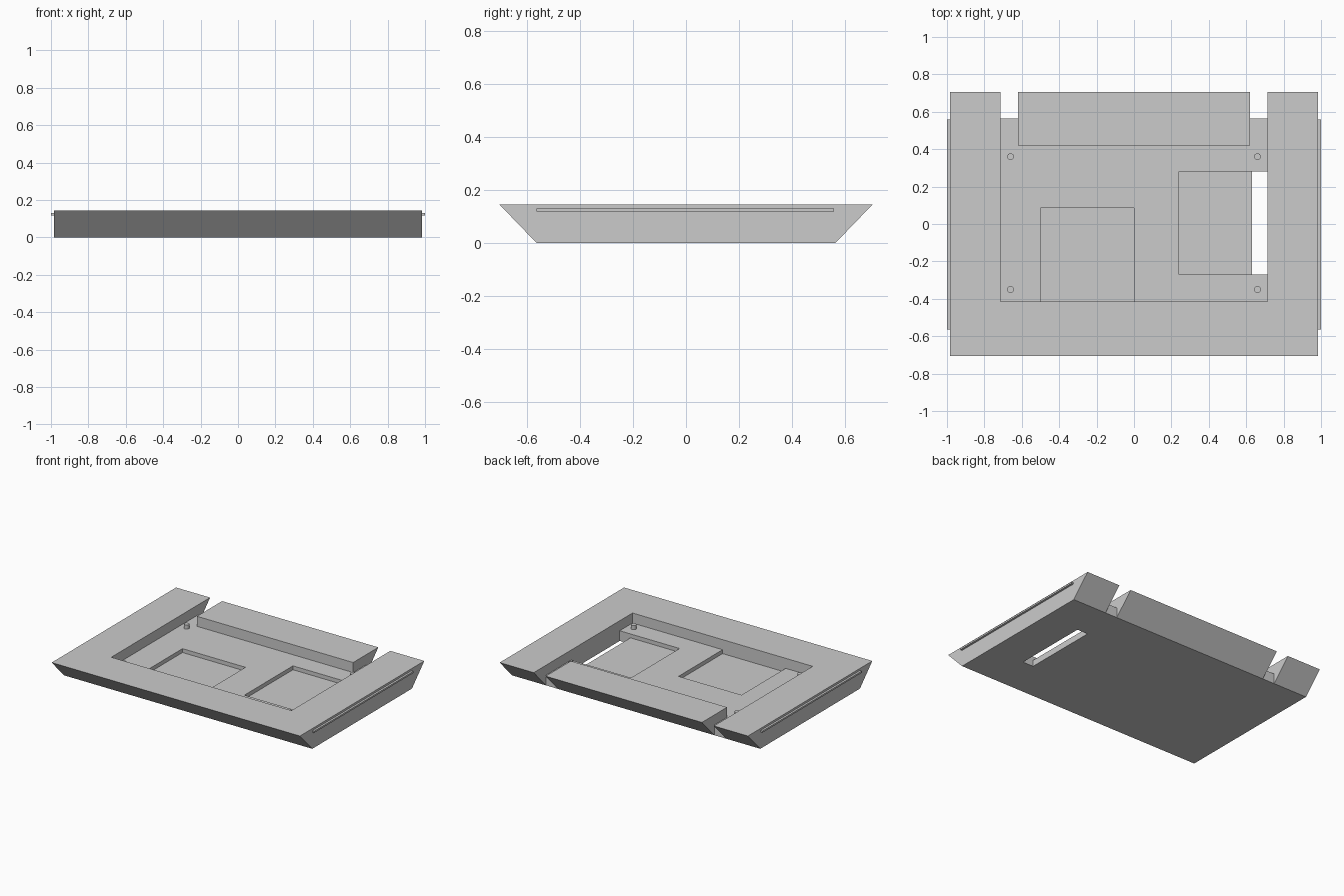
import bpy
import bmesh

if "Cube" in bpy.data.objects:
    bpy.data.objects.remove(bpy.data.objects["Cube"], do_unlink=True)

TOP, FLOOR, RECESS = 0.145, 0.073, 0.045
HALF_X, HALF_Y, RIM_Y = 0.985, 0.565, 0.705

grey = bpy.data.materials.new("light_grey")
grey.use_nodes = True
grey.diffuse_color = (0.6, 0.6, 0.6, 1)
grey.node_tree.nodes["Principled BSDF"].inputs["Base Color"].default_value = (0.6, 0.6, 0.6, 1)


def make_object(name, bm):
    bmesh.ops.recalc_face_normals(bm, faces=bm.faces)
    mesh = bpy.data.meshes.new(name)
    bm.to_mesh(mesh)
    bm.free()
    mesh.materials.append(grey)
    obj = bpy.data.objects.new(name, mesh)
    bpy.context.collection.objects.link(obj)
    return obj


def extrude_profile(name, profile, x0, x1):
    """Extrude a closed (y, z) profile along x."""
    bm = bmesh.new()
    face = bm.faces.new([bm.verts.new((x0, y, z)) for y, z in profile])
    moved = bmesh.ops.extrude_face_region(bm, geom=[face])["geom"]
    verts = [v for v in moved if isinstance(v, bmesh.types.BMVert)]
    bmesh.ops.translate(bm, verts=verts, vec=(x1 - x0, 0, 0))
    return make_object(name, bm)


def box(name, x0, x1, y0, y1, z0, z1):
    return extrude_profile(name, [(y0, z0), (y1, z0), (y1, z1), (y0, z1)], x0, x1)


# Tray with sloping front and back
tray = extrude_profile("tray", [(-HALF_Y, 0), (HALF_Y, 0), (RIM_Y, TOP), (-RIM_Y, TOP)],
                       -HALF_X, HALF_X)

# Main pocket, recesses, through slot and rear notches
cutters = [
    box("pocket_cutter", -0.715, 0.715, -0.415, 0.42, FLOOR, 0.3),
    box("middle_recess_cutter", -0.5, 0.0, -0.415, 0.085, RECESS, 0.2),
    box("side_recess_cutter", 0.24, 0.715, -0.27, 0.28, RECESS, 0.2),
    box("slot_cutter", 0.63, 0.715, -0.27, 0.28, -0.1, 0.2),
]
for side, x0, x1 in (("left", 0.62, 0.715), ("right", -0.715, -0.62)):
    profile = [(0.4, FLOOR), (HALF_Y, FLOOR), (HALF_Y, -0.1), (0.9, -0.1), (0.9, 0.3), (0.4, 0.3)]
    cutters.append(extrude_profile(side + "_notch_cutter", profile, x0, x1))

bpy.context.view_layer.objects.active = tray
for cutter in cutters:
    mod = tray.modifiers.new(cutter.name, "BOOLEAN")
    mod.operation = "DIFFERENCE"
    mod.solver = "EXACT"
    mod.object = cutter
    bpy.ops.object.modifier_apply(modifier=mod.name)
    bpy.data.objects.remove(cutter, do_unlink=True)

# Side rails and mounting posts
for side, s in (("left", 1), ("right", -1)):
    box(side + "_rail", s * 0.98, s * 1.0, -HALF_Y, 0.56, 0.118, 0.13)
    for end, y in (("front", -0.35), ("back", 0.36)):
        bm = bmesh.new()
        bmesh.ops.create_cone(bm, cap_ends=True, segments=24, radius1=0.018,
                              radius2=0.018, depth=0.035)
        bmesh.ops.translate(bm, verts=bm.verts, vec=(s * 0.66, y, FLOOR + 0.0125))
        post = make_object(f"{end}_{side}_post", bm)
        for face in post.data.polygons:
            face.use_smooth = abs(face.normal.z) < 0.5
        for edge in post.data.edges:
            a, b = (post.data.vertices[i].co.z for i in edge.vertices)
            edge.use_edge_sharp = abs(a - b) < 0.001
